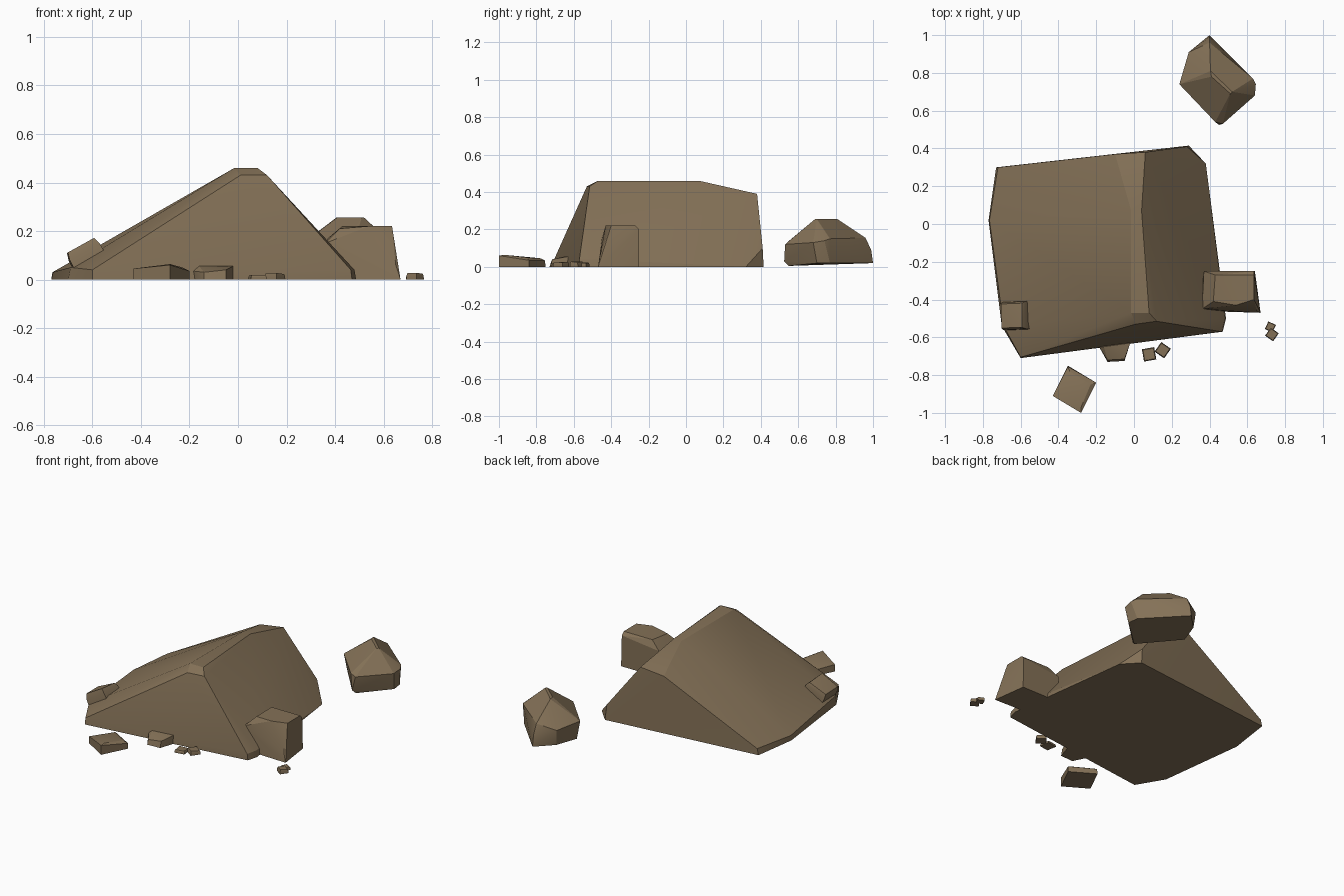
import bpy, bmesh, math
from mathutils import Matrix, Vector

stone = bpy.data.materials.new("brown_stone")
stone.diffuse_color = (0.23, 0.165, 0.095, 1)


def hull(name, points, matrix=Matrix()):
    """Chiselled stone: convex hull of a few corner points."""
    bm = bmesh.new()
    for p in points:
        bm.verts.new(matrix @ Vector(p))
    res = bmesh.ops.convex_hull(bm, input=bm.verts)
    loose = [v for v in bm.verts if not v.link_faces]
    bmesh.ops.delete(bm, geom=loose, context='VERTS')
    bmesh.ops.recalc_face_normals(bm, faces=bm.faces)
    me = bpy.data.meshes.new(name)
    bm.to_mesh(me)
    bm.free()
    me.materials.append(stone)
    ob = bpy.data.objects.new(name, me)
    bpy.context.collection.objects.link(ob)
    bpy.ops.object.select_all(action='DESELECT')
    ob.select_set(True)
    bpy.context.view_layer.objects.active = ob
    bpy.ops.object.shade_smooth_by_angle(angle=math.radians(20))
    return ob


def pebble(name, loc, size, turn=0, tilt=0, taper=0.85):
    """Small block stone with a shoulder and a narrower top, one corner lowered."""
    w, d, h = size[0] / 2, size[1] / 2, size[2]
    pts = []
    for sx in (-1, 1):
        for sy in (-1, 1):
            pts.append((sx * w, sy * d, 0))
            pts.append((sx * w * 0.97, sy * d * 0.97, h * 0.6))
            top = h * (0.85 if sx > 0 and sy > 0 else 1)
            pts.append((sx * w * taper, sy * d * taper, top))
    m = (Matrix.Translation(loc) @ Matrix.Rotation(math.radians(tilt), 4, 'Y')
         @ Matrix.Rotation(math.radians(turn), 4, 'Z'))
    return hull(name, pts, m)


# Main boulder with a tent-like ridge
hull("main_boulder", [
    (-0.73, 0.30, 0), (-0.77, 0.02, 0), (-0.70, -0.54, 0), (-0.60, -0.71, 0),
    (0.47, -0.57, 0), (0.487, -0.50, 0), (0.38, 0.32, 0), (0.29, 0.415, 0),
    (-0.72, 0.30, 0.04), (-0.765, 0.02, 0.03), (-0.69, -0.54, 0.05),
    (-0.60, -0.705, 0.04), (0.465, -0.57, 0.04), (0.48, -0.50, 0.04),
    (0.01, -0.53, 0.43), (0.12, -0.515, 0.43),
    (-0.015, -0.47, 0.46), (0.08, -0.47, 0.46),
    (-0.015, 0.07, 0.46), (0.04, 0.07, 0.46),
    (-0.10, 0.37, 0.37), (0.06, 0.38, 0.39), (0.28, 0.41, 0.10)])

# Separate rock at the back
hull("back_rock", [
    (0.405, 0.81, 0.255), (0.51, 0.69, 0.255), (0.41, 0.78, 0.255), (0.52, 0.70, 0.255),
    (0.40, 0.96, 0.155), (0.40, 0.99, 0.09), (0.40, 1.0, 0.02), (0.29, 0.91, 0.12),
    (0.24, 0.74, 0.13), (0.25, 0.76, 0.02), (0.43, 0.54, 0.13), (0.47, 0.53, 0.12),
    (0.45, 0.525, 0.03), (0.64, 0.68, 0.13), (0.645, 0.74, 0.14), (0.63, 0.77, 0.15),
    (0.63, 0.70, 0.02), (0.62, 0.77, 0.02), (0.30, 0.90, 0.02), (0.46, 0.55, 0.005)])

# Rock leaning on the right flank
hull("side_rock", [
    (0.37, -0.25, 0.17), (0.43, -0.27, 0.22), (0.635, -0.27, 0.22), (0.635, -0.25, 0.20),
    (0.635, -0.40, 0.22), (0.54, -0.43, 0.22), (0.42, -0.41, 0.21), (0.36, -0.45, 0.15),
    (0.35, -0.46, 0), (0.67, -0.47, 0), (0.64, -0.25, 0), (0.37, -0.25, 0),
    (0.65, -0.46, 0.06)])

# Slab in front
hull("front_slab", [
    (-0.35, -0.75, 0), (-0.20, -0.84, 0), (-0.28, -1.0, 0), (-0.43, -0.91, 0),
    (-0.35, -0.755, 0.035), (-0.20, -0.84, 0.035), (-0.28, -1.0, 0.06), (-0.43, -0.91, 0.045),
    (-0.34, -0.78, 0.046), (-0.23, -0.85, 0.05), (-0.28, -0.97, 0.064)])

# Stone half tucked under the front face
hull("front_stone", [
    (-0.19, -0.63, 0), (-0.14, -0.73, 0), (-0.05, -0.725, 0), (-0.02, -0.63, 0),
    (-0.185, -0.65, 0.035), (-0.14, -0.72, 0.03), (-0.05, -0.715, 0.04), (-0.02, -0.63, 0.055),
    (-0.16, -0.65, 0.055), (-0.05, -0.65, 0.055)])

# Stone resting on the left slope
pebble("slope_stone", (-0.613, -0.485, 0.075), (0.145, 0.15, 0.075), 2, -29, 0.85)

# Loose chips
for i, (x, y, z, s, h, turn) in enumerate([
        (0.08, -0.69, 0, 0.066, 0.018, 10), (0.152, -0.668, 0, 0.062, 0.027, -35),
        (0.722, -0.545, 0, 0.044, 0.022, -25), (0.73, -0.585, 0, 0.052, 0.028, -35)]):
    pebble(f"chip_{i + 1}", (x, y, z), (s, s, h), turn)
